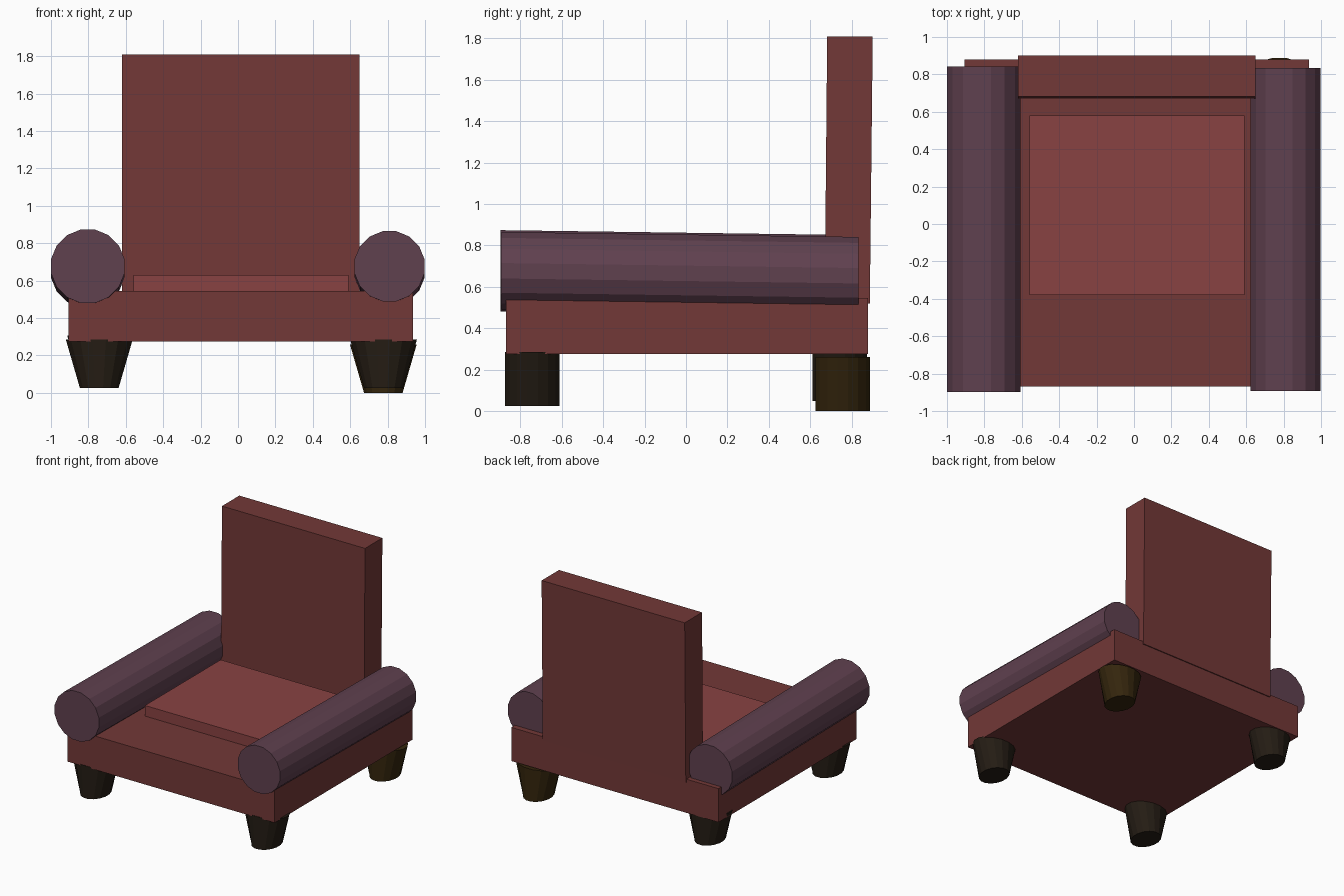
import bpy, bmesh
from math import sin, cos, pi
from mathutils import Vector

if "Cube" in bpy.data.objects:
    bpy.data.objects.remove(bpy.data.objects["Cube"])


def material(name, rgb):
    m = bpy.data.materials.new(name)
    m.diffuse_color = (*rgb, 1)
    m.use_nodes = True
    m.node_tree.nodes["Principled BSDF"].inputs["Base Color"].default_value = m.diffuse_color
    return m


FABRIC = material("red fabric", (0.17, 0.040, 0.038))
CUSHION = material("light red fabric", (0.25, 0.055, 0.055))
ROLL = material("plum fabric", (0.115, 0.052, 0.078))
DARK = material("dark wood", (0.018, 0.012, 0.007))
BROWN = material("brown wood", (0.035, 0.019, 0.004))


def loft(name, rings, mat):
    """Closed solid between two rings of points."""
    bm = bmesh.new()
    a, b = [[bm.verts.new(p) for p in ring] for ring in rings]
    n = len(a)
    for i in range(n):
        j = (i + 1) % n
        bm.faces.new((a[i], a[j], b[j], b[i]))
    bm.faces.new(a[::-1])
    bm.faces.new(b)
    bmesh.ops.recalc_face_normals(bm, faces=bm.faces)
    me = bpy.data.meshes.new(name)
    bm.to_mesh(me)
    bm.free()
    me.materials.append(mat)
    ob = bpy.data.objects.new(name, me)
    bpy.context.collection.objects.link(ob)
    return ob


def ellipse(centre, u, v, n=16):
    c, u, v = Vector(centre), Vector(u), Vector(v)
    return [c + u * cos((i + .5) * 2 * pi / n) + v * sin((i + .5) * 2 * pi / n)
            for i in range(n)]


def rect(x0, x1, y0, y1, z):
    return [(x0, y0, z), (x1, y0, z), (x1, y1, z), (x0, y1, z)]


# Seat base, cushion and slightly reclined backrest
loft("seat_base", [rect(-.905, .935, -.87, .88, .275),
                   rect(-.905, .935, -.87, .88, .545)], FABRIC)
loft("seat_cushion", [rect(-.56, .59, -.38, .58, .50),
                      rect(-.56, .59, -.38, .58, .63)], CUSHION)
loft("backrest", [rect(-.62, .65, .67, .888, .52),
                  rect(-.62, .65, .682, .902, 1.808)], FABRIC)

# Rolled arms, dropping a little towards the back
for name, x, r, y0, y1 in (("left_arm", -.803, .200, -.897, .842),
                           ("right_arm", .81, .191, -.892, .834)):
    loft(name, [ellipse((x, y0, .677), (r, 0, 0), (0, 0, r)),
                ellipse((x, y1, .653), (r, 0, 0), (0, 0, r))], ROLL)

# Legs: taper in width, keep their depth
for name, x, y, z, mat in (("front_left_leg", -.742, -.742, .025, DARK),
                           ("front_right_leg", .778, -.742, .025, DARK),
                           ("back_left_leg", -.735, .743, .048, DARK),
                           ("back_right_leg", .777, .757, 0, BROWN)):
    loft(name, [ellipse((x, y, z), (.105, 0, 0), (0, .134, 0)),
                ellipse((x, y, z + .26), (.182, 0, 0), (0, .134, 0))], mat)
